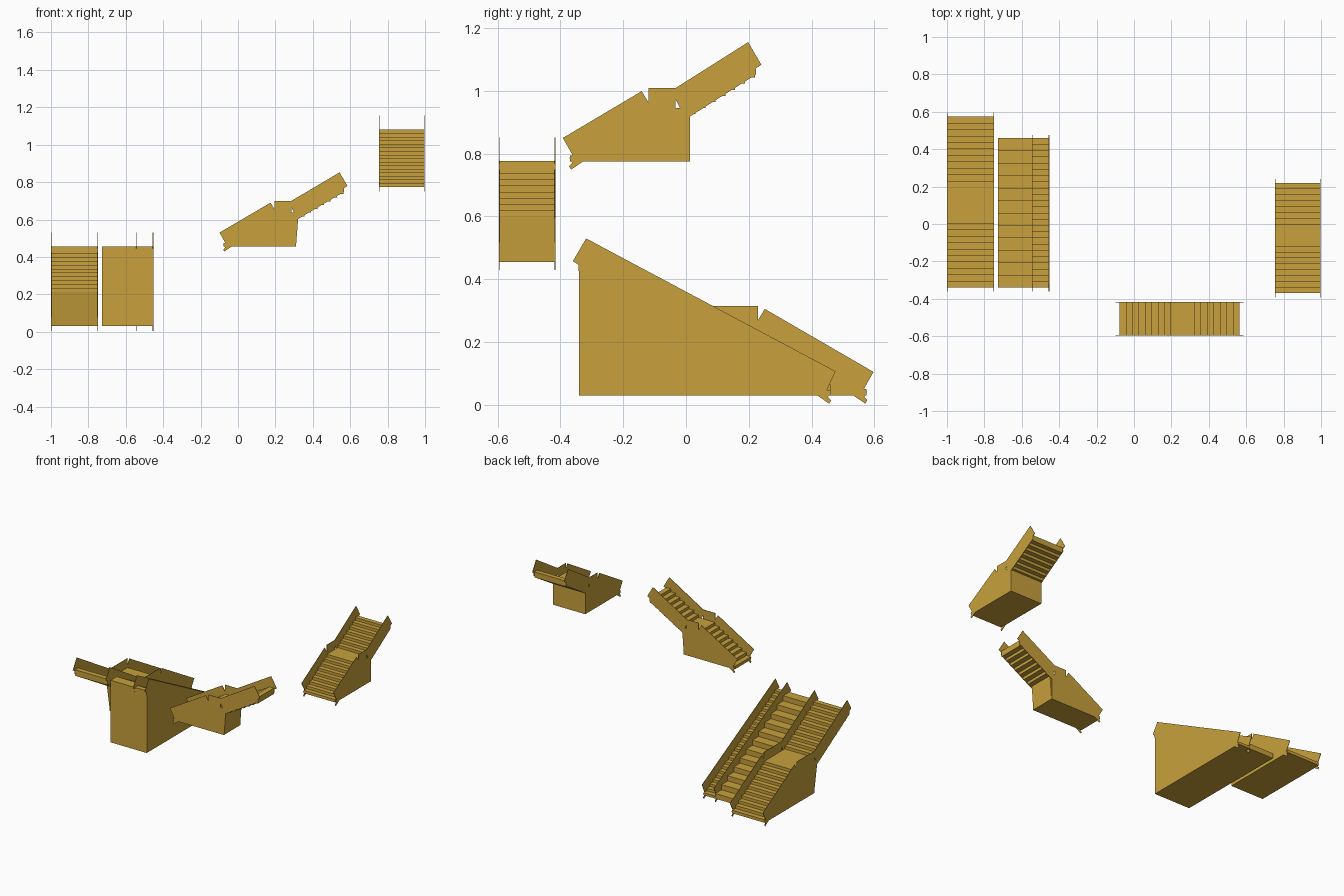
import bpy, bmesh

cube = bpy.data.objects.get("Cube")
if cube:
    bpy.data.objects.remove(cube, do_unlink=True)

gold = bpy.data.materials.new("ochre_gold")
gold.use_nodes = True
gold.diffuse_color = (0.58, 0.355, 0.045, 1)
gold.node_tree.nodes["Principled BSDF"].inputs["Base Color"].default_value = gold.diffuse_color

THICK = 0.003   # side panel thickness


def along_x(start, ground):
    """Flight climbing towards +x."""
    return lambda u, v, z: (start + u, v, ground + z)


def along_y(start, ground, sign):
    """Flight climbing towards +y or -y."""
    return lambda u, v, z: (v, start + sign * u, ground + z)


def prism(name, place, profiles, v0, v1):
    """Extrude side profiles (run, height) across the width v0..v1."""
    bm = bmesh.new()
    for profile in profiles:
        face = bm.faces.new([bm.verts.new(place(u, v0, z)) for u, z in profile])
        ext = bmesh.ops.extrude_face_region(bm, geom=[face])
        shift = [b - a for a, b in zip(place(0, v0, 0), place(0, v1, 0))]
        verts = [g for g in ext["geom"] if isinstance(g, bmesh.types.BMVert)]
        bmesh.ops.translate(bm, vec=shift, verts=verts)
    bmesh.ops.recalc_face_normals(bm, faces=bm.faces)
    mesh = bpy.data.meshes.new(name)
    bm.to_mesh(mesh)
    bm.free()
    mesh.materials.append(gold)
    obj = bpy.data.objects.new(name, mesh)
    bpy.context.collection.objects.link(obj)


def treads(u0, z0, run, rise, count):
    """Sawtooth: count treads, the first one at height z0."""
    pts = []
    for i in range(count):
        z = z0 + i * rise
        pts += [(u0 + i * run, z), (u0 + (i + 1) * run, z)]
    return pts


# Notched foot shared by all side panels, reaching just below the base
FOOT = [(0.042, 0), (0.004, -0.026), (-0.002, -0.015), (0.008, -0.005),
        (-0.002, 0.013), (0.013, 0.013)]


def head(u, z):
    """Upper end of a side panel, cut square to the slope."""
    return [(u - 0.022, z + 0.075), (u + 0.02, z + 0.003),
            (u + 0.002, z - 0.009), (u + 0.003, z - 0.028)]


def landing_stair(name, place, v0, v1, u_land, u_up, u_back, u_top, z_land, z_top, n_low, n_up):
    """Two flights with a landing: solid below, overhanging above."""
    low_run, low_rise = u_land / n_low, z_land / (n_low + 1)
    run, rise = (u_top - u_up) / n_up, (z_top - z_land) / (n_up - 1)
    under = [(max(u, u_back), z) for u, z in treads(u_up, z_land - 2 * rise, run, rise, n_up)]
    outline = [(0, 0)] + treads(0, low_rise, low_run, low_rise, n_low)
    outline += [(u_land, z_land)] + treads(u_up, z_land, run, rise, n_up)[1:]
    outline += under[:0:-1] + [(u_back, 0)]
    prism(name + "_steps", place, [outline], v0 + THICK, v1 - THICK)

    # Side panels: lower part with landing, then the rising upper part
    rail = z_land + 0.063
    lower = [(-0.022, 0.075), (u_land - 0.021, z_land + 0.053), (u_land, z_land + 0.018),
             (u_land, rail), (u_up, rail), (u_up, 0)] + FOOT
    z_back = z_land - 0.055 + 0.6 * (u_back - u_up)
    upper = [(u_up, rail)] + head(u_top, z_top)
    upper += [(u_back, z_back), (u_back, 0), (u_up, 0), (u_up, z_land),
              (u_up + 0.014, z_land), (u_up, z_land + 0.026)]
    for side, v in (("a", v0), ("b", v1 - THICK)):
        prism(name + "_side_panel_" + side, place, [lower, upper], v, v + THICK)


# Three stairs with landings
landing_stair("long_stair", along_y(0.575, 0.03, -1), -1.0, -0.749,
              0.345, 0.535, 0.538, 0.915, 0.2226, 0.425, 10, 11)
landing_stair("cross_stair", along_x(-0.077, 0.455), -0.596, -0.416,
              0.272, 0.363, 0.387, 0.642, 0.182, 0.322, 8, 8)
landing_stair("high_stair", along_y(-0.37, 0.775, 1), 0.754, 0.998,
              0.25, 0.337, 0.383, 0.59, 0.171, 0.305, 8, 8)

# Straight stair: broad seating tiers beside a narrow walking flight
place = along_y(0.46, 0.03, -1)
LENGTH, HEIGHT = 0.8, 0.425
for name, count, v0, v1 in (("seating_tiers", 12, -0.727, -0.544),
                            ("walking_steps", 24, -0.544, -0.456)):
    rise = HEIGHT / count
    outline = [(0, 0)] + treads(0, rise, LENGTH / count, rise, count) + [(LENGTH, 0)]
    prism(name, place, [outline], v0, v1)

panel = [(-0.016, 0.077)] + head(LENGTH, HEIGHT) + [(LENGTH, HEIGHT - 0.03), (LENGTH, 0)] + FOOT
for name, v in (("walkway_inner_panel", -0.545), ("walkway_outer_panel", -0.456)):
    prism(name, place, [panel], v, v + THICK)
